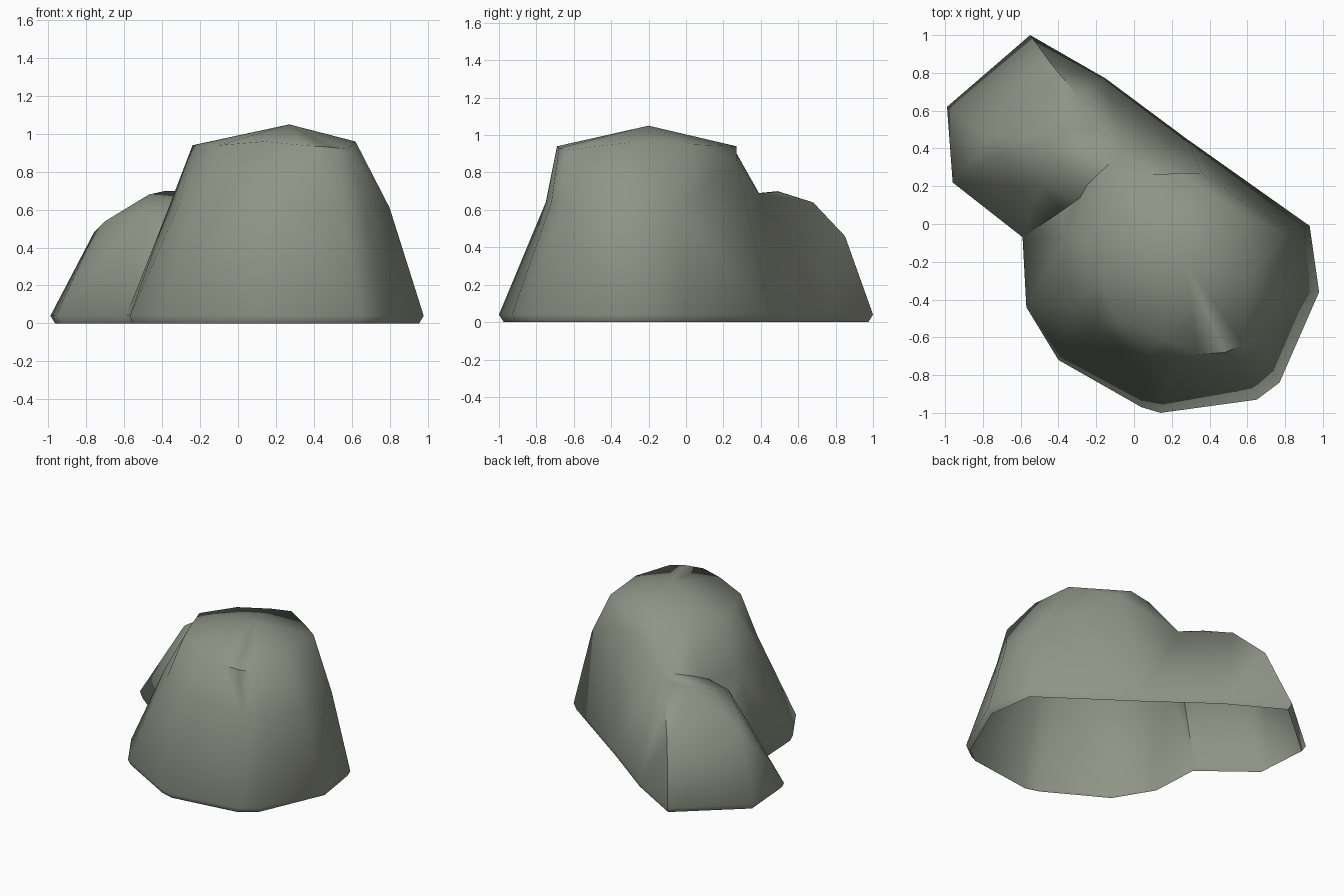
import bpy, bmesh, math

if "Cube" in bpy.data.objects:
    bpy.data.objects.remove(bpy.data.objects["Cube"])

stone = bpy.data.materials.new("grey_green_stone")
stone.diffuse_color = (0.28, 0.30, 0.24, 1)
stone.use_nodes = True
stone.node_tree.nodes["Principled BSDF"].inputs["Base Color"].default_value = stone.diffuse_color


def make_object(name, bm):
    bmesh.ops.triangulate(bm, faces=bm.faces[:], quad_method="SHORT_EDGE")
    bmesh.ops.recalc_face_normals(bm, faces=bm.faces[:])
    me = bpy.data.meshes.new(name)
    bm.to_mesh(me)
    bm.free()
    me.materials.append(stone)
    ob = bpy.data.objects.new(name, me)
    bpy.context.collection.objects.link(ob)
    return ob


def sole(foot):
    """Slightly inset outline on the ground."""
    return [(x * .975, y * .975, 0) for x, y in foot]


# Main rock: foot outline, waist ring and shoulder ring, lofted up to one peak
columns = [
    ((.93, -.01), (.80, -.04, .60), (.60, .03, .95)),
    ((.98, -.36), (.80, -.38, .61), (.62, -.30, .96)),
    ((.77, -.84), (.67, -.64, .62), (.58, -.64, .92)),
    ((.65, -.93), (.55, -.72, .64), (.48, -.68, .93)),
    ((.14, -1.0), (.20, -.75, .64), (.34, -.69, .94)),
    ((.04, -.97), (.06, -.72, .64), (.14, -.60, .96)),
    ((-.40, -.72), (-.20, -.55, .64), (-.10, -.50, .94)),
    ((-.57, -.44), (-.31, -.41, .63), (-.17, -.32, .94)),
    ((-.59, -.07), (-.37, -.08, .60), (-.24, -.11, .94)),
    ((-.40, .40), (-.24, .20, .66), (-.10, .13, .93)),      # buried in the side lump
    ((-.15, .77), (-.06, .39, .69), (.09, .26, .92)),
    ((.28, .45), (.36, .27, .87), (.25, .27, .94)),
]
foot = [c[0] for c in columns]
rings = [sole(foot), [(x, y, .04) for x, y in foot],
         [c[1] for c in columns], [c[2] for c in columns]]
bm = bmesh.new()
rings = [[bm.verts.new(p) for p in ring] for ring in rings]
peak = bm.verts.new((.27, -.20, 1.05))
n = len(columns)
bm.faces.new(rings[0])
for i in range(n):
    j = (i + 1) % n
    for low, high in zip(rings, rings[1:]):
        bm.faces.new((low[i], low[j], high[j], high[i]))
    bm.faces.new((rings[-1][i], rings[-1][j], peak))
rock = make_object("rock", bm)

# Low side lump: convex hull running into the main rock
foot = [(-.55, 1), (-.99, .62), (-.96, .22), (-.59, -.07), (0, .05), (-.15, .77)]
upper = [(-.44, .85, .46), (-.30, .68, .64), (-.19, .50, .695), (-.06, .39, .69),
         (-.38, .49, .70), (-.76, .47, .48), (-.70, .37, .54), (-.47, .40, .68),
         (-.49, .20, .60), (0, .05, .60)]
bm = bmesh.new()
for p in sole(foot) + [(x, y, .04) for x, y in foot] + upper:
    bm.verts.new(p)
bmesh.ops.convex_hull(bm, input=bm.verts[:])
bmesh.ops.delete(bm, geom=[v for v in bm.verts if not v.link_faces], context="VERTS")
lump = make_object("side_lump", bm)

# Join both into one shell
mod = rock.modifiers.new("join", "BOOLEAN")
mod.operation = "UNION"
mod.solver = "EXACT"
mod.object = lump
bpy.context.view_layer.objects.active = rock
rock.select_set(True)
bpy.ops.object.modifier_apply(modifier="join")
bpy.data.objects.remove(lump)

# Open underside
bm = bmesh.new()
bm.from_mesh(rock.data)
bmesh.ops.delete(bm, geom=[f for f in bm.faces if all(v.co.z < .002 for v in f.verts)],
                 context="FACES")
bm.to_mesh(rock.data)
bm.free()

bpy.ops.object.select_all(action="DESELECT")
rock.select_set(True)
bpy.ops.object.shade_smooth_by_angle(angle=math.radians(60))
